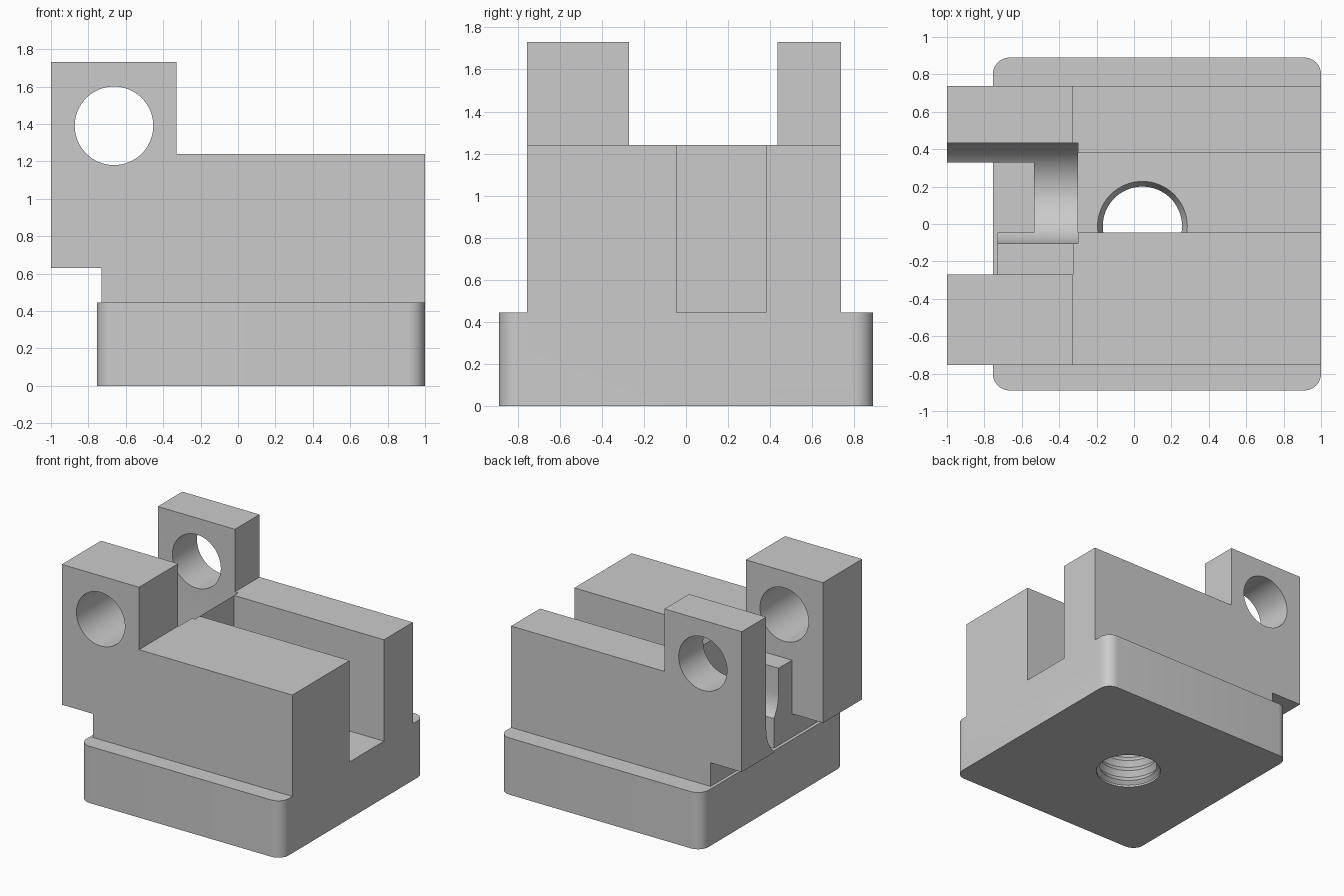
import bpy, bmesh, math
from mathutils import Vector

if "Cube" in bpy.data.objects:
    bpy.data.objects.remove(bpy.data.objects["Cube"])

grey = bpy.data.materials.new("light grey")
grey.diffuse_color = (0.6, 0.6, 0.6, 1)
grey.use_nodes = True
grey.node_tree.nodes["Principled BSDF"].inputs["Base Color"].default_value = grey.diffuse_color
FLOOR = 0.445


def prism(name, points, direction):
    """Closed prism: a flat outline swept along a direction."""
    bm = bmesh.new()
    face = bm.faces.new([bm.verts.new(p) for p in points])
    top = bmesh.ops.extrude_face_region(bm, geom=[face])["geom"]
    bmesh.ops.translate(bm, vec=Vector(direction),
                        verts=[v for v in top if isinstance(v, bmesh.types.BMVert)])
    return finish(name, bm)


def finish(name, bm):
    bmesh.ops.recalc_face_normals(bm, faces=bm.faces)
    mesh = bpy.data.meshes.new(name)
    bm.to_mesh(mesh)
    bm.free()
    mesh.materials.append(grey)
    ob = bpy.data.objects.new(name, mesh)
    bpy.context.collection.objects.link(ob)
    return ob


def box(name, x0, x1, y0, y1, z0, z1):
    return prism(name, [(x0, y0, z0), (x1, y0, z0), (x1, y1, z0), (x0, y1, z0)],
                 (0, 0, z1 - z0))


def combine(target, other, operation):
    """Apply a boolean and discard the second object."""
    mod = target.modifiers.new(operation, "BOOLEAN")
    mod.operation, mod.object, mod.solver = operation, other, "EXACT"
    bpy.context.view_layer.objects.active = target
    bpy.ops.object.modifier_apply(modifier=mod.name)
    bpy.data.objects.remove(other)


# Base plate with rounded upright corners
outline, r = [], 0.09
for cx, cy, start in ((1 - r, 0.89 - r, 0), (-0.755 + r, 0.89 - r, 90),
                      (-0.755 + r, -0.89 + r, 180), (1 - r, -0.89 + r, 270)):
    for i in range(9):
        a = math.radians(start + i * 90 / 8)
        outline.append((cx + r * math.cos(a), cy + r * math.sin(a), 0))
block = prism("clamp_block", outline, (0, 0, FLOOR))

# Upper body with raised, overhanging lugs
side = [(-0.73, 0.3), (1, 0.3), (1, 1.24), (-0.33, 1.24), (-0.33, 1.73),
        (-1, 1.73), (-1, 0.63), (-0.73, 0.63)]
body = prism("body", [(x, -0.755, z) for x, z in side], (0, 1.493, 0))
combine(block, body, "UNION")

# Long channel, gap between lugs, overhang gap, and floor slot
for dims in ((-0.30, 1.2, -0.045, 0.38, FLOOR, 2),
             (-1.2, -0.325, -0.27, 0.40, 1.05, 2),
             (-1.2, -0.73, -0.27, 0.33, FLOOR, 2),
             (-1.2, -0.535, -0.045, 0.33, FLOOR, 2)):
    combine(block, box("slot_cutter", *dims), "DIFFERENCE")

# Round-bottomed cradle between the lugs
cy, cz, cr = 0.165, 0.846, 0.269
arc = [math.pi + math.pi * i / 32 for i in range(33)]
cradle = [(-1.2, cy + cr * math.cos(a), cz + cr * math.sin(a)) for a in arc]
cradle += [(-1.2, cy + cr, 2), (-1.2, cy - cr, 2)]
combine(block, prism("cradle_cutter", cradle, (0.90, 0, 0)), "DIFFERENCE")

# Pivot hole through both lugs
ring = [2 * math.pi * i / 64 for i in range(64)]
pin = [(-0.663 + 0.21 * math.cos(a), -1, 1.39 + 0.21 * math.sin(a)) for a in ring]
combine(block, prism("pivot_cutter", pin, (0, 2, 0)), "DIFFERENCE")

# Threaded hole through the base, cut with a ridged core
bm = bmesh.new()
levels = [(-0.02, 0.24), (0.015, 0.24)]
levels += [(0.04 + 0.043 * i, 0.24 if i % 2 else 0.212) for i in range(9)]
levels += [(FLOOR, 0.24)]
loops = [[bm.verts.new((0.045 + rad * math.cos(a), -0.012 + rad * math.sin(a), z))
          for a in ring] for z, rad in levels]
for low, high in zip(loops, loops[1:]):
    for i in range(64):
        j = (i + 1) % 64
        bm.faces.new((low[i], low[j], high[j], high[i]))
bm.faces.new(loops[0])
bm.faces.new(loops[-1])
combine(block, finish("thread_cutter", bm), "DIFFERENCE")

# Smooth the curved surfaces and keep the machined edges crisp
block.select_set(True)
bpy.context.view_layer.objects.active = block
bpy.ops.object.shade_smooth_by_angle(angle=math.radians(25))
